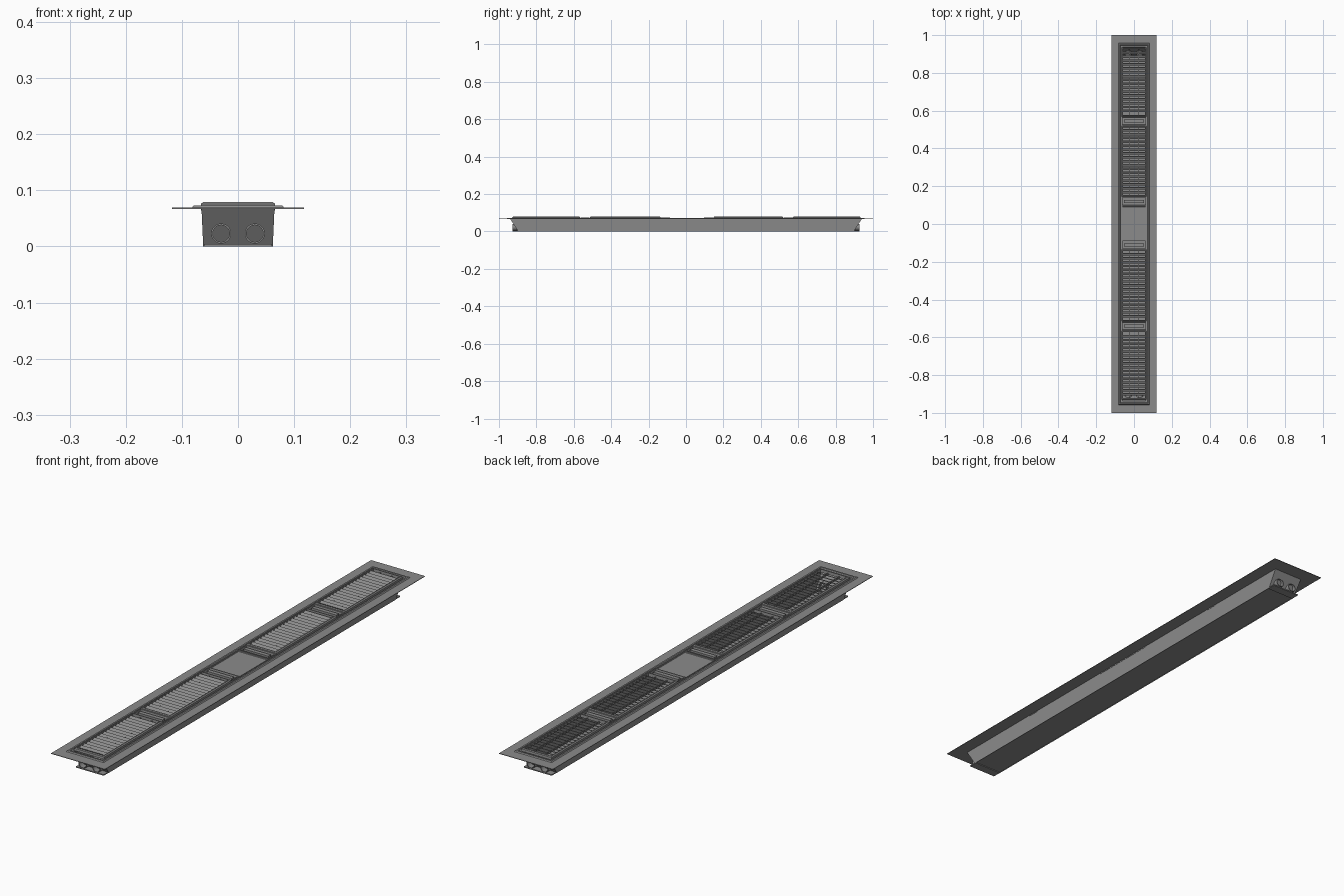
import bpy, bmesh, math
from mathutils import Matrix, Vector

if "Cube" in bpy.data.objects:
    bpy.data.objects.remove(bpy.data.objects["Cube"], do_unlink=True)

grey = bpy.data.materials.new("steel grey")
grey.use_nodes = True
grey.diffuse_color = (0.26, 0.26, 0.26, 1)
grey.node_tree.nodes["Principled BSDF"].inputs["Base Color"].default_value = grey.diffuse_color


def finish(name, bm):
    bmesh.ops.recalc_face_normals(bm, faces=bm.faces[:])
    mesh = bpy.data.meshes.new(name)
    bm.to_mesh(mesh)
    bm.free()
    mesh.materials.append(grey)
    obj = bpy.data.objects.new(name, mesh)
    bpy.context.scene.collection.objects.link(obj)
    return obj


def rect(hx, hy, z, cy=0.0):
    return [Vector((sx * hx, cy + sy * hy, z)) for sx, sy in ((-1, -1), (1, -1), (1, 1), (-1, 1))]


def circle(r, x, y, z, n=20):
    return [Vector((x + r * math.cos(i * math.tau / n), y, z + r * math.sin(i * math.tau / n)))
            for i in range(n)]


def loft(name, rings, loop=True):
    """Skin the rings; loop joins last to first, otherwise both ends are capped."""
    bm = bmesh.new()
    rows = [[bm.verts.new(p) for p in ring] for ring in rings]
    n = len(rows[0])
    for a, b in zip(rows, rows[1:] + (rows[:1] if loop else [])):
        for i in range(n):
            j = (i + 1) % n
            bm.faces.new((a[i], a[j], b[j], b[i]))
    if not loop:
        bm.faces.new(rows[0])
        bm.faces.new(rows[-1])
    return finish(name, bm)


def add_box(bm, size, centre, tilt=0.0):
    m = Matrix.Translation(centre) @ Matrix.Rotation(tilt, 4, "X") @ Matrix.Diagonal((*size, 1))
    bmesh.ops.create_cube(bm, size=1, matrix=m)


# Trough with sloped ends and thin walls
loft("trough", [rect(0.061, 0.895, 0.003), rect(0.062, 0.897, 0), rect(0.065, 0.94, 0.067),
                rect(0.062, 0.937, 0.067), rect(0.059, 0.894, 0.003)], loop=False)

# Wide flat flange and stepped rim
loft("flange", [rect(0.118, 1, 0.067), rect(0.118, 1, 0.069),
                rect(0.064, 0.939, 0.069), rect(0.064, 0.939, 0.067)])
loft("rim", [rect(0.082, 0.957, 0.069), rect(0.079, 0.954, 0.073),
             rect(0.073, 0.947, 0.073), rect(0.071, 0.945, 0.069)])

# Louvred grates: raised frame, tilted slats, support ribs
PITCH = 0.0205
for label, y0, y1 in (("front_outer", -0.93, -0.565), ("front_inner", -0.515, -0.135),
                      ("rear_inner", 0.145, 0.52), ("rear_outer", 0.57, 0.935)):
    cy, hy = (y0 + y1) / 2, (y1 - y0) / 2
    loft(label + "_grate_frame", [
        rect(0.067, hy, 0.067, cy), rect(0.066, hy - 0.001, 0.076, cy),
        rect(0.062, hy - 0.004, 0.079, cy), rect(0.058, hy - 0.007, 0.079, cy),
        rect(0.057, hy - 0.008, 0.067, cy)])
    bm = bmesh.new()
    count = int((2 * hy - 0.02) / PITCH)
    for i in range(count):
        y = cy + (i - (count - 1) / 2) * PITCH
        add_box(bm, (0.116, 0.013, 0.003), (0, y, 0.0735), math.radians(28))
    finish(label + "_slats", bm)
    bm = bmesh.new()
    for x in (-0.025, 0.025):
        add_box(bm, (0.003, 2 * hy - 0.012, 0.008), (x, cy, 0.069))
    finish(label + "_ribs", bm)

# Cross pieces between the grates, each a tray with a raised bar
for label, cy in (("front", -0.54), ("front_middle", -0.11), ("rear_middle", 0.12), ("rear", 0.545)):
    loft(label + "_cross_tray", [
        rect(0.066, 0.025, 0.064, cy), rect(0.066, 0.025, 0.074, cy), rect(0.062, 0.021, 0.074, cy),
        rect(0.06, 0.019, 0.066, cy)], loop=False)
    bm = bmesh.new()
    add_box(bm, (0.108, 0.016, 0.008), (0, cy, 0.07))
    finish(label + "_cross_bar", bm)

# Plain panel at the middle
loft("centre_panel", [rect(0.066, 0.09, 0.064, 0.005), rect(0.066, 0.09, 0.072, 0.005),
                      rect(0.062, 0.087, 0.072, 0.005), rect(0.061, 0.086, 0.07, 0.005)], loop=False)

# Pipe stubs and floor lip at both ends
for label, s in (("front", -1), ("rear", 1)):
    for side, x in (("right", -0.03), ("left", 0.03)):
        tube = loft(f"{label}_{side}_pipe", [
            circle(0.018, x, s * 0.895, 0.023), circle(0.018, x, s * 0.928, 0.023),
            circle(0.015, x, s * 0.928, 0.023), circle(0.015, x, s * 0.895, 0.023)])
        tube.data.polygons.foreach_set("use_smooth", [abs(p.normal.y) < 0.5 for p in tube.data.polygons])
    bm = bmesh.new()
    add_box(bm, (0.122, 0.035, 0.004), (0, s * 0.909, 0.002))
    finish(label + "_floor_lip", bm)
